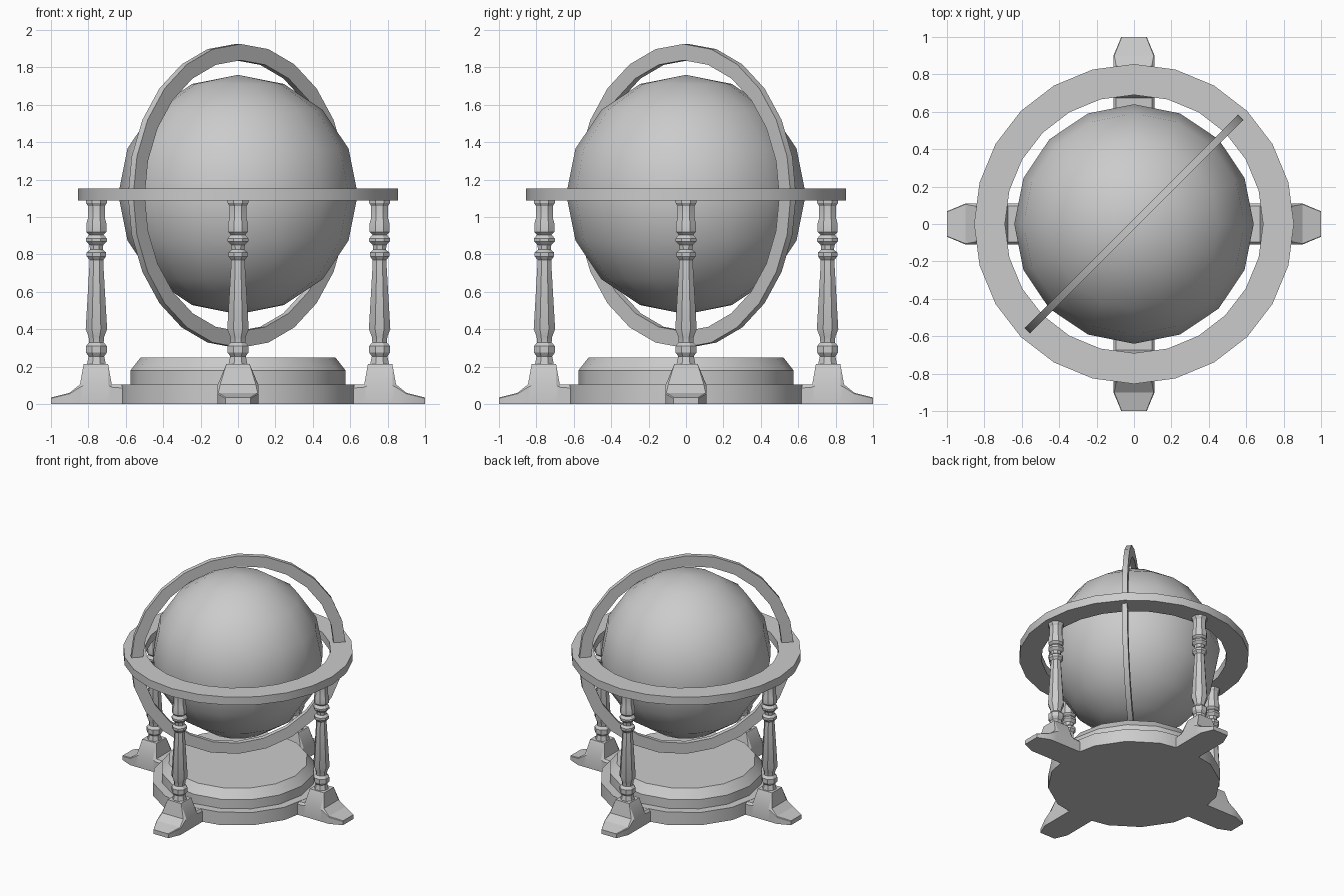
import bpy, bmesh, math
from mathutils import Matrix

cube = bpy.data.objects.get("Cube")
if cube:
    bpy.data.objects.remove(cube, do_unlink=True)

grey = bpy.data.materials.new("plain_grey")
grey.use_nodes = True
grey.diffuse_color = (0.6, 0.6, 0.6, 1)
grey.node_tree.nodes["Principled BSDF"].inputs["Base Color"].default_value = (0.6, 0.6, 0.6, 1)

CENTRE_Z = 1.12


def finish(bm, name, matrix=None, smooth=30):
    """Turn a bmesh into a named, shaded object."""
    bmesh.ops.recalc_face_normals(bm, faces=bm.faces)
    if matrix:
        bm.transform(matrix)
    mesh = bpy.data.meshes.new(name)
    bm.to_mesh(mesh)
    bm.free()
    mesh.materials.append(grey)
    obj = bpy.data.objects.new(name, mesh)
    bpy.context.collection.objects.link(obj)
    bpy.ops.object.select_all(action='DESELECT')
    obj.select_set(True)
    bpy.context.view_layer.objects.active = obj
    if smooth:
        bpy.ops.object.shade_smooth_by_angle(angle=math.radians(smooth))
    return obj


def loft(bm, loops, closed=False):
    """Skin matching closed loops; cap the ends unless it wraps round."""
    rings = [[bm.verts.new(p) for p in loop] for loop in loops]
    pairs = list(zip(rings, rings[1:]))
    if closed:
        pairs.append((rings[-1], rings[0]))
    else:
        bm.faces.new(rings[0])
        bm.faces.new(rings[-1])
    n = len(rings[0])
    for a, b in pairs:
        for i in range(n):
            j = (i + 1) % n
            bm.faces.new((a[i], a[j], b[j], b[i]))


def circle(r, z, n, offset=0.0):
    steps = [math.tau * (i + offset) / n for i in range(n)]
    return [(r * math.cos(a), r * math.sin(a), z) for a in steps]


def turned(name, profile, n, matrix=None, offset=0.0, closed=False, smooth=30):
    """Lathe an (r, z) profile round z."""
    bm = bmesh.new()
    loft(bm, [circle(r, z, n, offset) for r, z in profile], closed)
    return finish(bm, name, matrix, smooth)


def band(name, inner, outer, half, matrix):
    profile = [(inner, -half), (outer, -half), (outer, half), (inner, half)]
    turned(name, profile, 24, matrix, closed=True)


# Globe
bm = bmesh.new()
bmesh.ops.create_uvsphere(bm, u_segments=16, v_segments=8, radius=0.64)
finish(bm, "globe", Matrix.Translation((0, 0, CENTRE_Z)), 60)

# Horizon ring and diagonal meridian ring
lift = Matrix.Translation((0, 0, CENTRE_Z))
band("horizon_ring", 0.69, 0.855, 0.033, lift)
upright = Matrix.Rotation(math.radians(45), 4, 'Z') @ Matrix.Rotation(math.radians(90), 4, 'X')
band("meridian_ring", 0.725, 0.812, 0.02, Matrix.Translation((0, 0, 1.113)) @ upright)

# Stepped base
turned("base_plinth", [(0.64, 0), (0.64, 0.105)], 16)
turned("base_step", [(0.575, 0.1), (0.575, 0.18), (0.52, 0.25)], 16)

# Turned pillar profile: radius, height
pillar = [(0.055, 0.21), (0.045, 0.255), (0.06, 0.275), (0.06, 0.31), (0.042, 0.33),
          (0.045, 0.36), (0.062, 0.4), (0.04, 0.75), (0.04, 0.77), (0.056, 0.79),
          (0.056, 0.81), (0.037, 0.825), (0.04, 0.85), (0.06, 0.87), (0.06, 0.885),
          (0.042, 0.905), (0.058, 0.92), (0.058, 0.965), (0.05, 0.99), (0.05, 1.06),
          (0.06, 1.075), (0.06, 1.1)]

# Foot stations from toe to heel: x, shoulder height, top height, half width, top half width
foot = [(1.0, 0.03, 0.035, 0.068, 0.065), (0.9, 0.055, 0.06, 0.11, 0.105),
        (0.845, 0.09, 0.105, 0.11, 0.095), (0.825, 0.1, 0.215, 0.11, 0.062),
        (0.695, 0.1, 0.215, 0.11, 0.062), (0.675, 0.09, 0.105, 0.11, 0.095),
        (0.55, 0.08, 0.1, 0.11, 0.095)]

sides = ("left", "back", "right", "front")
for k, side in enumerate(sides):
    turn = Matrix.Rotation(math.radians(90 * k), 4, 'Z')
    turned(side + "_pillar", pillar, 8, turn @ Matrix.Translation((0.757, 0, 0)), offset=0.5)
    bm = bmesh.new()
    loft(bm, [[(x, -w, 0), (x, w, 0), (x, w, s), (x, t, h), (x, -t, h), (x, -w, s)]
              for x, s, h, w, t in foot])
    finish(bm, side + "_foot", turn, 25)
